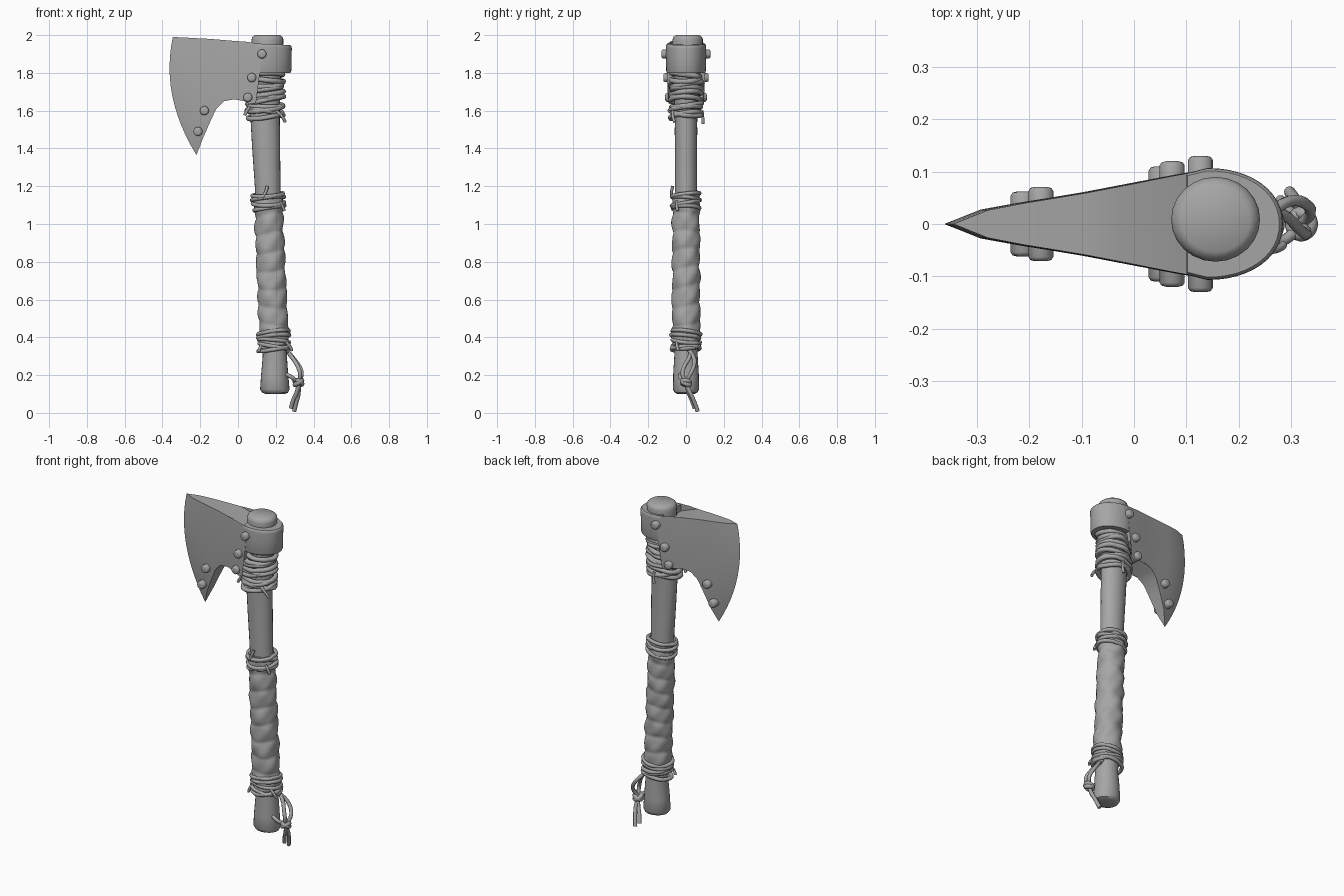
import bpy, bmesh, math, random
from mathutils import Vector

if "Cube" in bpy.data.objects:
    bpy.data.objects.remove(bpy.data.objects["Cube"])

random.seed(4)
metal = bpy.data.materials.new("plain grey")
metal.diffuse_color = (0.38, 0.38, 0.38, 1)
metal.use_nodes = True
metal.node_tree.nodes["Principled BSDF"].inputs["Base Color"].default_value = metal.diffuse_color


def finish(obj, angle=40):
    obj.data.materials.clear()
    obj.data.materials.append(metal)
    bpy.ops.object.select_all(action='DESELECT')
    obj.select_set(True)
    bpy.context.view_layer.objects.active = obj
    bpy.ops.object.shade_smooth_by_angle(angle=math.radians(angle))
    return obj


def from_bmesh(name, bm, angle=40):
    bmesh.ops.remove_doubles(bm, verts=bm.verts, dist=0.0005)
    bmesh.ops.recalc_face_normals(bm, faces=bm.faces)
    me = bpy.data.meshes.new(name)
    bm.to_mesh(me)
    bm.free()
    obj = bpy.data.objects.new(name, me)
    bpy.context.collection.objects.link(obj)
    return finish(obj, angle)


def loft(name, rings, angle=40):
    """Skin a list of closed point rings and cap both ends."""
    bm = bmesh.new()
    vs = [[bm.verts.new(p) for p in ring] for ring in rings]
    n = len(vs[0])
    for a, b in zip(vs, vs[1:]):
        for i in range(n):
            bm.faces.new((a[i], a[(i + 1) % n], b[(i + 1) % n], b[i]))
    bm.faces.new(vs[0])
    bm.faces.new(vs[-1])
    return from_bmesh(name, bm, angle)


def cord(name, paths, radius, closed=False):
    """Round cords through lists of points."""
    cu = bpy.data.curves.new(name, 'CURVE')
    cu.dimensions = '3D'
    cu.bevel_depth = radius
    cu.bevel_resolution = 2
    cu.resolution_u = 3
    cu.use_fill_caps = True
    for pts in paths:
        sp = cu.splines.new('NURBS')
        sp.points.add(len(pts) - 1)
        for p, co in zip(sp.points, pts):
            p.co = (*co, 1)
        sp.order_u = 3
        sp.use_endpoint_u = not closed
        sp.use_cyclic_u = closed
    obj = bpy.data.objects.new(name, cu)
    bpy.context.collection.objects.link(obj)
    bpy.ops.object.select_all(action='DESELECT')
    obj.select_set(True)
    bpy.context.view_layer.objects.active = obj
    bpy.ops.object.convert(target='MESH')
    return finish(bpy.context.view_layer.objects.active, 60)


def lerp_table(table, t):
    for (a, *p), (b, *q) in zip(table, table[1:]):
        if t <= b:
            f = max(0, (t - a) / (b - a))
            return [u + (v - u) * f for u, v in zip(p, q)]
    return list(table[-1][1:])


def ring(cx, cy, z, rx, ry, n=24):
    return [(cx + rx * math.cos(2 * math.pi * i / n), cy + ry * math.sin(2 * math.pi * i / n), z)
            for i in range(n)]


# Wooden handle: height, centre x, centre y, radius x, radius y
handle = [(0.10, .197, 0, .05, .045), (0.107, .197, 0, .068, .06), (0.125, .195, 0, .078, .069),
          (0.2, .194, 0, .072, .068), (0.3, .195, 0, .064, .062), (0.6, .182, 0, .065, .062),
          (1.0, .165, 0, .066, .06), (1.2, .157, 0, .068, .058), (1.4, .149, 0, .074, .058),
          (1.58, .143, 0, .078, .06), (1.75, .15, .005, .075, .068), (1.94, .155, .008, .084, .08),
          (1.975, .156, .009, .085, .081), (1.99, .156, .009, .08, .076), (2.0, .156, .009, .066, .062)]
loft("handle", [ring(cx, cy, z, rx, ry) for z, cx, cy, rx, ry in handle])

# Leather grip: slanted overlapping turns with lumps
rings = []
for k in range(82):
    z = 0.36 + 0.80 * k / 81
    cx = lerp_table(handle, z)[0]
    pts = []
    for i in range(32):
        a = 2 * math.pi * i / 32
        f = ((z + 0.018 * math.sin(a + 5 * z)) / 0.095) % 1.0
        r = 0.069 + 0.009 * math.sin(math.pi * f) ** 0.5
        r += 0.0025 * math.sin(3 * a + 31 * z) + 0.002 * math.sin(5 * a - 53 * z)
        r += 0.004 * (0.8 - z)
        pts.append((cx + r * math.cos(a), 0.96 * r * math.sin(a), z))
    rings.append(pts)
loft("leather_grip", rings, 50)

# Axe blade: matching columns on the top edge and the bearded lower edge
columns = [((-.345, 1.99), (-.22, 1.365)), ((-.28, 1.987), (-.187, 1.45)),
           ((-.21, 1.983), (-.15, 1.535)), ((-.15, 1.98), (-.115, 1.61)),
           ((-.09, 1.975), (-.075, 1.65)), ((-.03, 1.97), (-.02, 1.66)),
           ((.04, 1.965), (.035, 1.65)), ((.09, 1.958), (.06, 1.635)),
           ((.135, 1.953), (.095, 1.64))]
thickness = [(0, 0), (.075, .03), (.25, .058), (.47, .1), (.52, .105)]


def edge_x(z):
    v = (1.99 - z) / .625
    return -.345 + .125 * v - .26 * v * (1 - v)


def half_thickness(x, z):
    return lerp_table(thickness, x - edge_x(z))[0]


bm = bmesh.new()
ROWS = 12
sides = []
for s in (-1, 1):
    grid = []
    for c, (t, b) in enumerate(columns):
        u = c / (len(columns) - 1)
        col = []
        for r in range(ROWS + 1):
            v = r / ROWS
            x = t[0] + (b[0] - t[0]) * v - .26 * v * (1 - v) * (1 - u) ** 2
            z = t[1] + (b[1] - t[1]) * v
            h = 0 if c == 0 else half_thickness(x, z)
            col.append(bm.verts.new((x, s * h, z)))
        grid.append(col)
    for c in range(len(columns) - 1):
        for r in range(ROWS):
            bm.faces.new((grid[c][r], grid[c + 1][r], grid[c + 1][r + 1], grid[c][r + 1]))
    sides.append(grid)
f, k = sides
bmesh.ops.remove_doubles(bm, verts=f[0] + k[0], dist=1e-5)
edges = [e for e in bm.edges if e.is_boundary]
bmesh.ops.holes_fill(bm, edges=edges, sides=0)
bmesh.ops.triangulate(bm, faces=[p for p in bm.faces if len(p.verts) > 4])
from_bmesh("axe_blade", bm, 35)

# Rounded collar around the top of the handle
outline = [(.10, .097)]
for i in range(25):
    a = math.pi / 2 - math.pi * i / 24
    c, s = math.cos(a), math.sin(a)
    outline.append((.14 + .145 * abs(c) ** .95, .107 * math.copysign(abs(s) ** .95, s)))
outline.append((.10, -.097))
levels = [(1.80, .95), (1.81, .98), (1.88, .985), (1.935, 1.0), (1.947, .99), (1.953, .95)]
loft("collar", [[(.14 + (x - .14) * q, y * q, z + .04 * (.14 - x) * (z > 1.9)) for x, y in outline]
                for z, q in levels], 40)

# Rivets on both faces: x, z, outer y
for x, z, out in [(.127, 1.90, .13), (.073, 1.775, .12), (.052, 1.67, .11),
                  (-.178, 1.60, .071), (-.212, 1.49, .062)]:
    for s, side in ((-1, "front"), (1, "back")):
        prof = [(.01, .024), (out - .008, .024), (out - .002, .02), (out, .012)]
        loft("rivet_" + side, [[(x + r * math.cos(i * math.pi / 7), s * y, z + r * math.sin(i * math.pi / 7))
                                for i in range(14)] for y, r in prof], 50)


# Rope bindings: uneven tilted turns
def binding(name, heights, rx, ry, tilt, radius):
    turns = []
    for z in heights:
        cx = lerp_table(handle, z)[0]
        ph, t = random.uniform(0, 6.28), random.uniform(.5, 1) * tilt
        turns.append([(cx + (rx + random.uniform(-.005, .008)) * math.cos(a),
                       (ry + random.uniform(-.005, .008)) * math.sin(a),
                       z + t * math.cos(a + ph))
                      for a in [2 * math.pi * i / 16 for i in range(16)]])
    cord(name, turns, radius, True)


binding("head_binding", [1.79, 1.765, 1.74, 1.715, 1.69, 1.665], .086, .076, .017, .014)
binding("head_binding_lower", [1.655, 1.63, 1.61, 1.59, 1.575], .094, .08, .022, .013)
binding("grip_top_binding", [1.155, 1.135, 1.11, 1.085], .081, .071, .014, .011)
binding("grip_bottom_binding", [.425, .405, .38, .355, .34], .081, .074, .015, .011)

# Frayed rope ends
cord("rope_ends", [
    [(.20, -.07, 1.60), (.235, -.075, 1.575), (.25, -.06, 1.54)],
    [(.07, -.05, 1.63), (.045, -.05, 1.60), (.035, -.05, 1.575)],
    [(.15, .085, 1.60), (.16, .09, 1.57), (.15, .09, 1.53)],
    [(.13, -.075, 1.14), (.15, -.08, 1.17), (.155, -.07, 1.20)],
    [(.22, -.05, 1.12), (.24, -.05, 1.09), (.245, -.045, 1.07)],
    [(.25, -.05, .38), (.28, -.05, .35), (.285, -.04, .33)],
    [(.13, -.05, .37), (.115, -.06, .345), (.11, -.055, .325)]], .008)

# Hanging cord: loops, knot and loose tails
cord("hanging_cord", [
    [(.25, .01, .34), (.285, .045, .30), (.325, .045, .25), (.345, .02, .20), (.32, 0, .16)],
    [(.25, .03, .34), (.29, .02, .29), (.315, -.01, .25), (.335, -.025, .20), (.32, 0, .16)],
    [(.23, -.02, .21), (.27, -.035, .20), (.295, -.03, .18), (.32, 0, .16)],
    [(.32, 0, .16), (.315, .01, .11), (.29, .03, .07), (.28, .045, .025)],
    [(.32, 0, .16), (.325, .02, .11), (.31, .045, .06), (.297, .062, .008)]], .011)
cord("cord_knot", [[(.32 + .02 * math.cos(a), .022 * math.sin(a), .16 + .012 * math.cos(a + d))
                    for a in [i * math.pi / 4 for i in range(8)]] for d in (0, 2.2)], .013, True)
